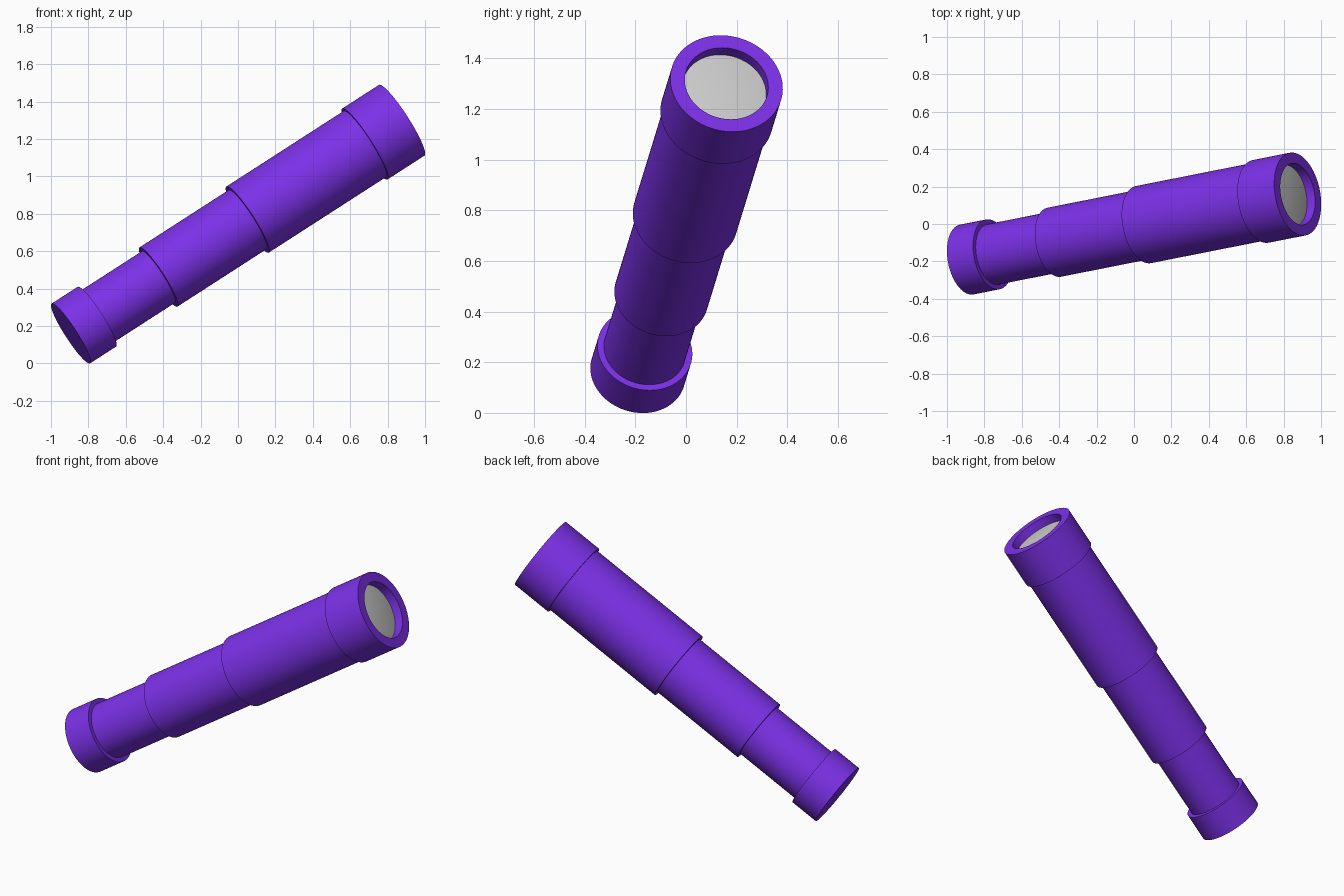
import bpy, bmesh, math
from mathutils import Vector

if "Cube" in bpy.data.objects:
    bpy.data.objects.remove(bpy.data.objects["Cube"])

SEGMENTS = 96
EYE_END = Vector((-0.894, -0.19, 0.16))
FRONT_END = Vector((0.875, 0.16, 1.30))
AXIS = FRONT_END - EYE_END
LENGTH = AXIS.length
ROTATION = AXIS.to_track_quat('Z', 'Y')

purple = bpy.data.materials.new("purple")
purple.diffuse_color = (0.20, 0.03, 0.80, 1)
purple.use_nodes = True
purple.node_tree.nodes["Principled BSDF"].inputs["Base Color"].default_value = purple.diffuse_color


def lathe(name, profile, material=None):
    """Spin (radius, distance along the axis) points into a turned part."""
    bm = bmesh.new()
    verts = [bm.verts.new((r, 0, t)) for r, t in profile]
    edges = [bm.edges.new(pair) for pair in zip(verts, verts[1:])]
    bmesh.ops.spin(bm, geom=verts + edges, cent=(0, 0, 0), axis=(0, 0, 1),
                   angle=2 * math.pi, steps=SEGMENTS, use_merge=True)
    bmesh.ops.remove_doubles(bm, verts=bm.verts, dist=1e-5)
    bmesh.ops.recalc_face_normals(bm, faces=bm.faces)
    mesh = bpy.data.meshes.new(name)
    bm.to_mesh(mesh)
    bm.free()
    mesh.polygons.foreach_set("use_smooth", [True] * len(mesh.polygons))
    mesh.set_sharp_from_angle(angle=math.radians(35))
    if material:
        mesh.materials.append(material)
    obj = bpy.data.objects.new(name, mesh)
    obj.rotation_mode = 'QUATERNION'
    obj.rotation_quaternion = ROTATION
    obj.location = EYE_END
    bpy.context.collection.objects.link(obj)
    return obj


# Eyepiece cup and the three telescoping tubes: name, radius, start, end
for name, r, t0, t1 in (("eyepiece", 0.19, 0.0, 0.168),
                        ("small_tube", 0.164, 0.16, 0.575),
                        ("middle_tube", 0.188, 0.565, 1.15),
                        ("large_tube", 0.21, 1.14, 1.91)):
    lathe(name, [(0, t0), (r, t0), (r, t1), (0, t1)], purple)

# Front collar, open so that the lens sits back inside it
lathe("front_collar", [(0, 1.896), (0.225, 1.896), (0.225, LENGTH),
                       (0.167, LENGTH), (0.167, LENGTH - 0.09),
                       (0, LENGTH - 0.09)], purple)

# Slightly domed lens
rim = LENGTH - 0.052
dome = [(0.167 * math.cos(a), rim + 0.012 * (1 - math.cos(a) ** 2))
        for a in (i * math.pi / 16 for i in range(8))]
lathe("lens", [(0, rim - 0.02), (0.167, rim - 0.02)] + dome + [(0, rim + 0.012)])
